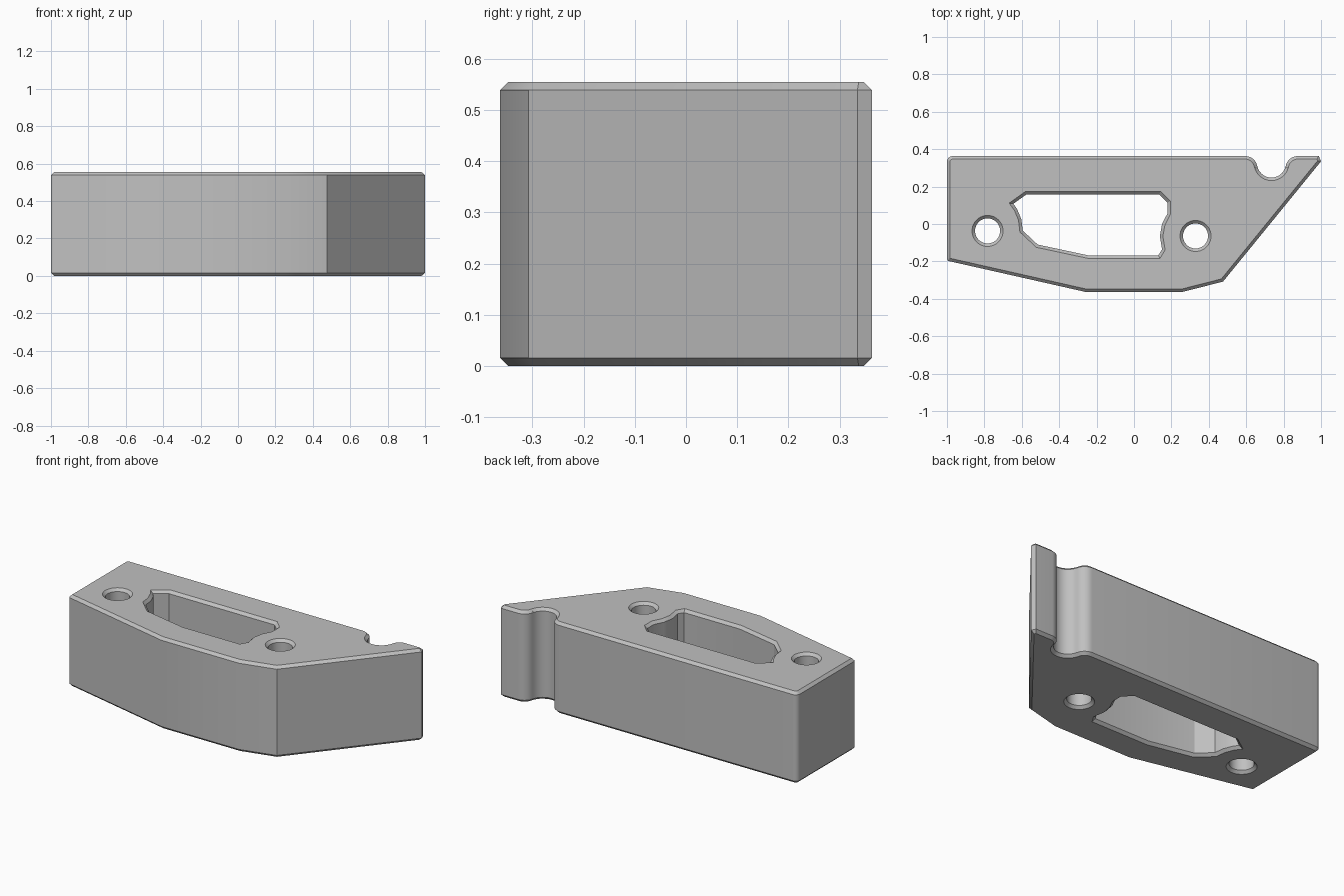
import bpy, bmesh, math
from mathutils import Vector

if "Cube" in bpy.data.objects:
    bpy.data.objects.remove(bpy.data.objects["Cube"])

HEIGHT, CHAMFER = 0.555, 0.016


def arc(cx, cy, r, a0, a1, n):
    """Points along an arc, angles in degrees."""
    return [(cx + r * math.cos(math.radians(a0 + (a1 - a0) * i / n)),
             cy + r * math.sin(math.radians(a0 + (a1 - a0) * i / n))) for i in range(n + 1)]


def offset(loop, d):
    """Mitred offset to the left of the travel direction."""
    out = []
    for i, p in enumerate(loop):
        a, p, b = Vector(loop[i - 1]), Vector(p), Vector(loop[(i + 1) % len(loop)])
        u, v = (p - a).normalized(), (b - p).normalized()
        n1, n2 = Vector((-u.y, u.x)), Vector((-v.y, v.x))
        out.append(p + (n1 + n2) * d / (1 + n1.dot(n2)))
    return out


# Outer outline, counter-clockwise, with the round notch in the back edge
outline = arc(-0.985, -0.184, 0.015, 180, 257, 4)
outline += [(-0.26, -0.363), (0.26, -0.363), (0.476, -0.308), (1.0, 0.335), (0.988, 0.363)]
outline += arc(0.875, 0.298, 0.065, 90, 169, 8)
outline += arc(0.735, 0.325, 0.077, -11, -169, 14)
outline += arc(0.595, 0.298, 0.065, 11, 90, 8)
outline += arc(-0.97, 0.333, 0.03, 90, 180, 6)

# Through openings, clockwise so the material stays on the left
slot = [(-0.575, 0.158), (0.135, 0.158), (0.178, 0.115), (0.178, 0.055), (0.15, 0.0),
        (0.138, -0.065), (0.15, -0.135), (0.13, -0.168), (-0.243, -0.168), (-0.515, -0.11),
        (-0.595, -0.035), (-0.602, 0.025), (-0.625, 0.08), (-0.645, 0.108)]
holes = [arc(x, y, 0.067, 360, 0, 40)[:-1] for x, y in ((-0.783, -0.037), (0.329, -0.064))]

# Walls and chamfers for every loop, then flat caps between the loops
bm = bmesh.new()
caps = ([], [])
for loop in [outline, slot] + holes:
    inner = offset(loop, CHAMFER)
    rings = [[bm.verts.new((p[0], p[1], z)) for p in pts] for pts, z in (
        (inner, 0), (loop, CHAMFER), (loop, HEIGHT - CHAMFER), (inner, HEIGHT))]
    n = len(loop)
    for lo, hi in zip(rings, rings[1:]):
        for i in range(n):
            j = (i + 1) % n
            bm.faces.new((lo[i], lo[j], hi[j], hi[i]))
    for cap, ring in zip(caps, (rings[0], rings[3])):
        cap += [bm.edges.get((ring[i - 1], ring[i])) for i in range(n)]
for cap in caps:
    bmesh.ops.triangle_fill(bm, edges=cap, use_beauty=True)
bmesh.ops.recalc_face_normals(bm, faces=bm.faces)

mesh = bpy.data.meshes.new("block_body")
bm.to_mesh(mesh)
bm.free()
body = bpy.data.objects.new("block_body", mesh)
bpy.context.collection.objects.link(body)

grey = bpy.data.materials.new("grey")
grey.diffuse_color = (0.53, 0.53, 0.53, 1)
grey.use_nodes = True
grey.node_tree.nodes["Principled BSDF"].inputs["Base Color"].default_value = grey.diffuse_color
mesh.materials.append(grey)

bpy.context.view_layer.objects.active = body
body.select_set(True)
bpy.ops.object.shade_smooth_by_angle(angle=math.radians(30))
